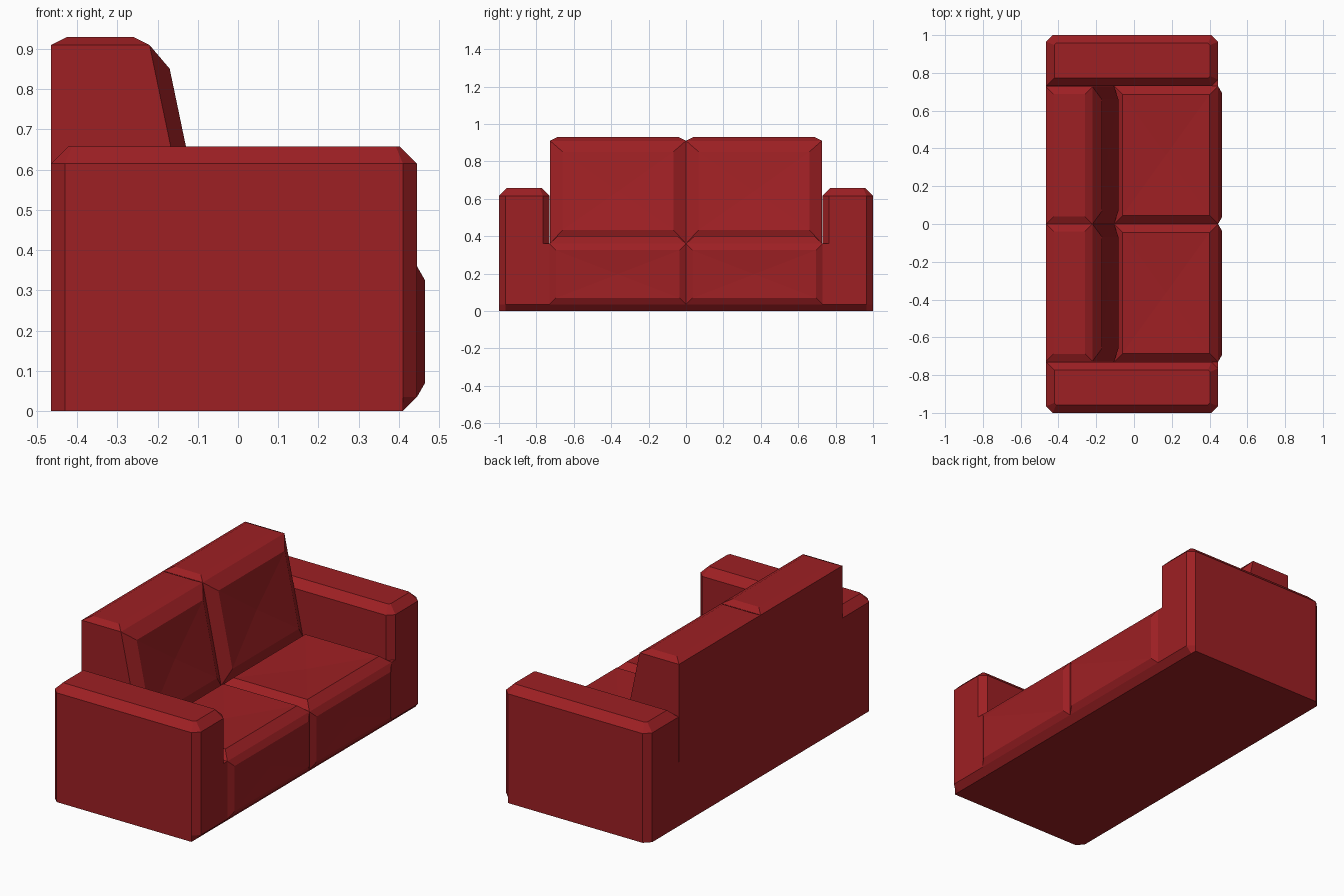
import bpy, bmesh
from mathutils import Vector

if "Cube" in bpy.data.objects:
    bpy.data.objects.remove(bpy.data.objects["Cube"])

red = bpy.data.materials.new("red_fabric")
red.diffuse_color = (0.34, 0.014, 0.017, 1)
red.use_nodes = True
red.node_tree.nodes["Principled BSDF"].inputs["Base Color"].default_value = red.diffuse_color


def prism(points, direction):
    """Solid made by sweeping a flat outline along a direction."""
    bm = bmesh.new()
    face = bm.faces.new([bm.verts.new(p) for p in points])
    new = bmesh.ops.extrude_face_region(bm, geom=[face])["geom"]
    verts = [g for g in new if isinstance(g, bmesh.types.BMVert)]
    bmesh.ops.translate(bm, verts=verts, vec=direction)
    bmesh.ops.recalc_face_normals(bm, faces=bm.faces[:])
    return bm


def puff(bm, direction, inset, depth, dimple=0):
    """Raise a padded panel on the face that looks along direction."""
    bm.normal_update()
    d = Vector(direction)
    face = max(bm.faces, key=lambda f: f.normal.dot(d))
    bmesh.ops.inset_individual(bm, faces=[face], thickness=inset, depth=depth,
                               use_even_offset=True)
    if dimple:
        bmesh.ops.poke(bm, faces=[face], offset=-dimple)


def finish(bm, name):
    bmesh.ops.recalc_face_normals(bm, faces=bm.faces[:])
    mesh = bpy.data.meshes.new(name)
    bm.to_mesh(mesh)
    bm.free()
    mesh.materials.append(red)
    bpy.context.collection.objects.link(bpy.data.objects.new(name, mesh))


def profile_block(profile, y0, y1):
    return prism([(x, y0, z) for x, z in profile], (0, y1 - y0, 0))


# Base with chamfered lower front edge
finish(profile_block([(-.465, 0), (.41, 0), (.445, .035), (.445, .36), (-.465, .36)],
                     -.765, .765), "base")

for s, side in ((1, "left"), (-1, "right")):
    # Armrest: chamfered corners, padded top, undercut front
    plan = [(-.465, .73), (.41, .73), (.445, .765), (.445, .965),
            (.41, 1), (-.43, 1), (-.465, .965)]
    bm = prism([(x, s * y, 0) for x, y in plan], (0, 0, .615))
    bmesh.ops.bisect_plane(bm, geom=bm.verts[:] + bm.edges[:] + bm.faces[:],
                           plane_co=(0, 0, .035), plane_no=(0, 0, 1))
    for v in bm.verts:
        if v.co.z < .01 and v.co.x > .41:
            v.co.x = .41
    puff(bm, (0, 0, 1), .043, .043)
    finish(bm, f"armrest_{side}")

    # Seat cushion: padded top and front
    bm = profile_block([(-.105, .035), (.445, .035), (.445, .36), (-.105, .36)],
                       0, s * .73)
    puff(bm, (0, 0, 1), .045, .04, .012)
    puff(bm, (1, 0, 0), .035, .02, .008)
    finish(bm, f"seat_cushion_{side}")

    # Back cushion: sloping padded front and padded top
    bm = profile_block([(-.465, .36), (-.105, .36), (-.22, .91), (-.465, .91)],
                       0, s * .727)
    puff(bm, (0, 0, 1), .04, .02)
    puff(bm, (1, 0, .2), .068, .037, .012)
    finish(bm, f"back_cushion_{side}")
